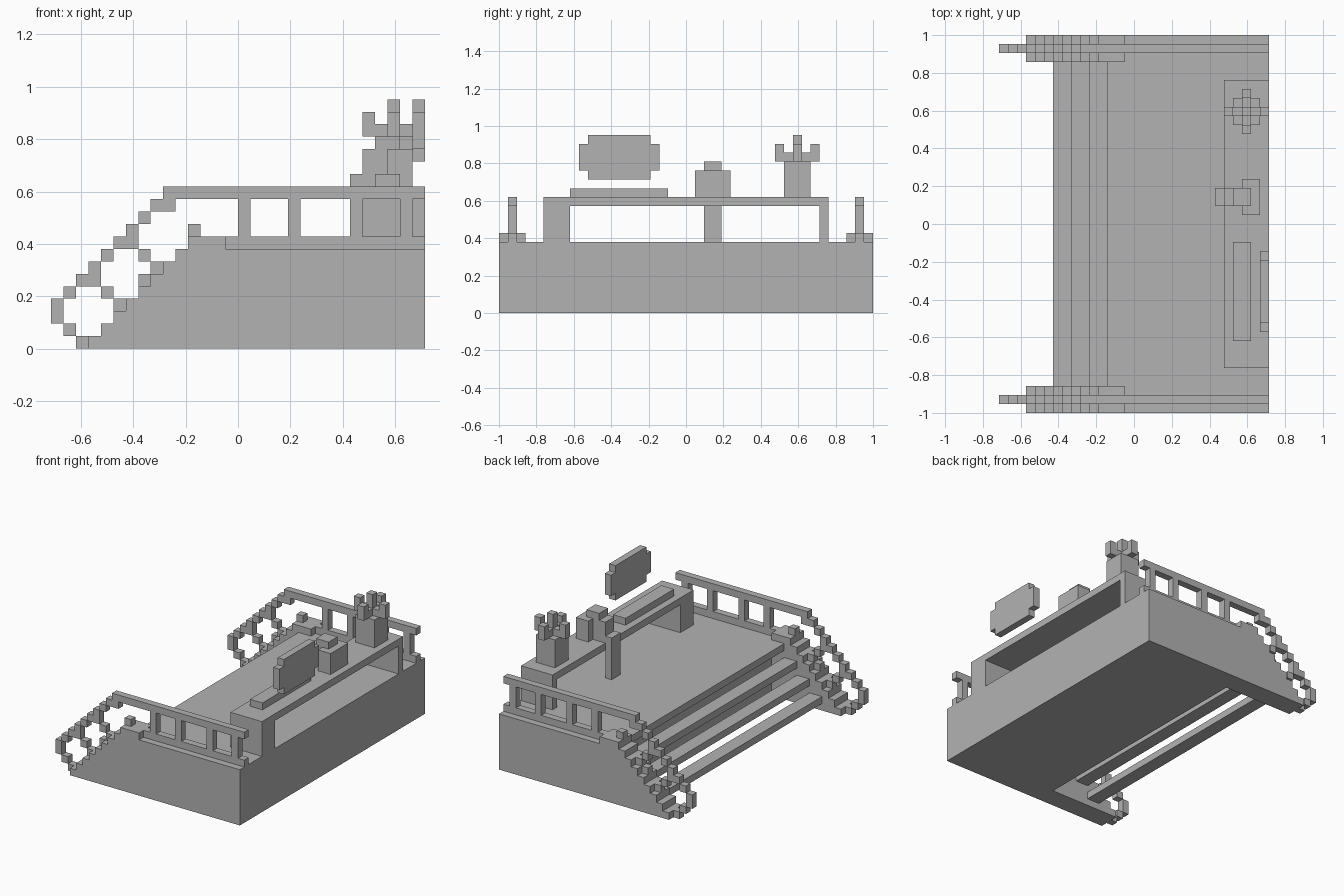
import bpy, bmesh
from mathutils import Vector

cube = bpy.data.objects.get("Cube")
if cube:
    bpy.data.objects.remove(cube, do_unlink=True)

U = 1 / 21                       # block size
LENGTH, WIDTH = 30, 42           # extent along x and y in blocks

grey = bpy.data.materials.new("stone_grey")
grey.use_nodes = True
COLOUR = (0.45, 0.45, 0.45, 1)
grey.diffuse_color = COLOUR
grey.node_tree.nodes["Principled BSDF"].inputs["Base Color"].default_value = COLOUR

parts = {}


def box(name, x, y, z):
    """Fill a range of blocks in the named part."""
    cells = parts.setdefault(name, set())
    cells.update((i, j, k) for i in range(*x) for j in range(*y) for k in range(*z))


def rail_block(name, x, z):
    box(name, (x, x + 1), (1, 2), (z, z + 1))


# Stepped side wall, three blocks thick
for x in range(3, 14):
    box("right_side_wall", (x, x + 1), (0, 3), (0, min(x - 2, 9)))
box("right_side_wall", (14, LENGTH), (0, 3), (0, 8))

# Level railing: foot, posts and handrail
R = "right_railing"
box(R, (14, LENGTH), (1, 2), (8, 9))
box(R, (9, LENGTH), (1, 2), (12, 13))
for x in (15, 19, 24, 28):
    box(R, (x, x + 1), (1, 2), (9, 12))

# Sloped railing: diagonal handrail with slanted posts
for i in range(9):
    rail_block(R, i, i + 3)
for x, z in ((2, 0), (1, 1), (0, 2), (7, 5), (11, 9), (9, 11)):
    rail_block(R, x, z)
for s in (0, 3):
    for k in range(3):
        rail_block(R, 5 + s - k, 3 + s + k)

# Mirror the wall and railing to the other side
for part in ("side_wall", "railing"):
    parts["left_" + part] = {(x, WIDTH - 1 - y, z) for x, y, z in parts["right_" + part]}

# Platform and open treads
box("platform", (14, LENGTH), (3, 39), (0, 8))
box("platform", (12, 14), (3, 39), (7, 8))
for n in range(3):
    box("tread_%d" % (n + 1), (6 + 2 * n, 8 + 2 * n), (3, 39), (1 + 2 * n, 2 + 2 * n))

# Desk
box("desk", (25, LENGTH), (5, 37), (12, 13))
box("desk", (25, LENGTH), (5, 8), (8, 12))
box("desk", (25, LENGTH), (36, 37), (8, 12))

# Keyboard and floating screen with notched corners
box("keyboard", (26, 28), (8, 19), (13, 14))
box("screen", (29, LENGTH), (10, 17), (15, 20))
box("screen", (29, LENGTH), (9, 18), (16, 19))

# Stand at the desk edge and the ornament behind it
box("stand_post", (24, 25), (23, 25), (8, 14))
box("ornament", (25, 28), (23, 25), (13, 16))
box("ornament", (27, 29), (22, 26), (13, 16))
box("ornament", (26, 28), (23, 25), (16, 17))

# Potted plant: pot, cross of leaves, raised tips, stem
box("pot", (26, 29), (32, 35), (13, 17))
box("plant", (25, 30), (33, 34), (17, 18))
box("plant", (27, 28), (31, 36), (17, 18))
for x, y in ((25, 33), (29, 33), (27, 31), (27, 35)):
    box("plant", (x, x + 1), (y, y + 1), (17, 19))
box("plant", (27, 28), (33, 34), (17, 20))

# Turn each part's blocks into a mesh of exposed faces
solid = set().union(*parts.values())
for name, cells in parts.items():
    bm = bmesh.new()
    verts = {}

    def corner(p):
        if p not in verts:
            verts[p] = bm.verts.new(((p[0] - LENGTH / 2) * U, (p[1] - WIDTH / 2) * U, p[2] * U))
        return verts[p]

    for cell in sorted(cells):
        for axis in range(3):
            for side in (0, 1):
                step = [0, 0, 0]
                step[axis] = 2 * side - 1
                if tuple(c + s for c, s in zip(cell, step)) in solid:
                    continue
                b, c = (axis + 1) % 3, (axis + 2) % 3
                quad = []
                for db, dc in ((0, 0), (1, 0), (1, 1), (0, 1)):
                    p = list(cell)
                    p[axis] += side
                    p[b] += db
                    p[c] += dc
                    quad.append(corner(tuple(p)))
                bm.faces.new(quad if side else quad[::-1])
    bmesh.ops.dissolve_limit(bm, angle_limit=0.01, verts=bm.verts[:], edges=bm.edges[:])
    mesh = bpy.data.meshes.new(name)
    bm.to_mesh(mesh)
    bm.free()
    mesh.materials.append(grey)
    bpy.context.collection.objects.link(bpy.data.objects.new(name, mesh))
